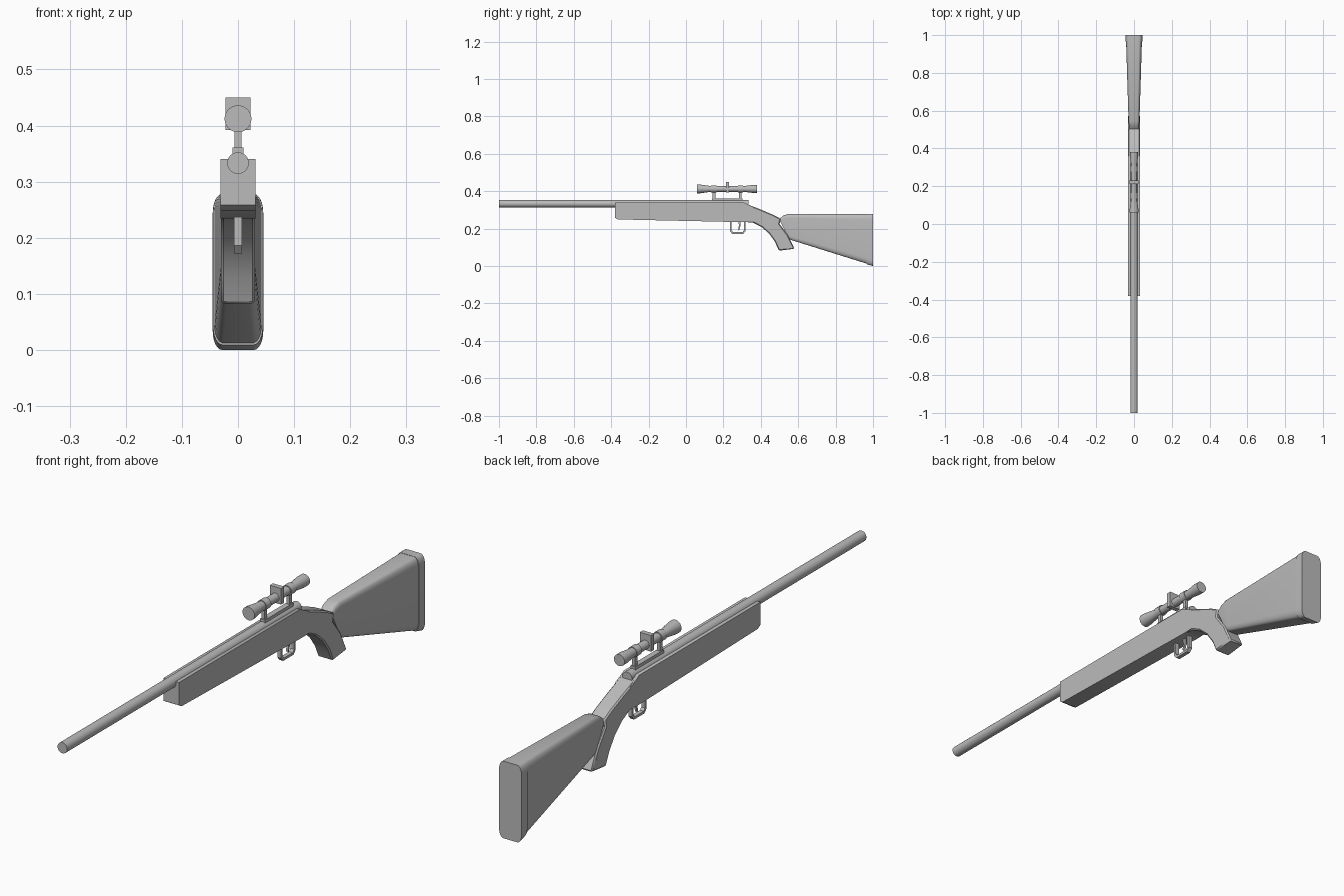
import bpy, bmesh, math

if "Cube" in bpy.data.objects:
    bpy.data.objects.remove(bpy.data.objects["Cube"])

grey = bpy.data.materials.new("plain_grey")
grey.diffuse_color = (0.5, 0.5, 0.5, 1)
grey.use_nodes = True
grey.node_tree.nodes["Principled BSDF"].inputs["Base Color"].default_value = grey.diffuse_color


def finish(name, bm, angle=35):
    """Clean up, set smooth shading with sharp edges, and link the part."""
    bmesh.ops.recalc_face_normals(bm, faces=bm.faces)
    for f in bm.faces:
        f.smooth = True
    for e in bm.edges:
        e.smooth = e.is_manifold and e.calc_face_angle(0) < math.radians(angle)
    me = bpy.data.meshes.new(name)
    bm.to_mesh(me)
    bm.free()
    me.materials.append(grey)
    ob = bpy.data.objects.new(name, me)
    bpy.context.scene.collection.objects.link(ob)
    return ob


def loft(name, rings, angle=35):
    """Bridge equal-length rings of points and cap both ends."""
    bm = bmesh.new()
    vs = [[bm.verts.new(p) for p in r] for r in rings]
    n = len(vs[0])
    for a, b in zip(vs, vs[1:]):
        for i in range(n):
            j = (i + 1) % n
            bm.faces.new((a[i], a[j], b[j], b[i]))
    bm.faces.new(vs[0])
    bm.faces.new(vs[-1])
    return finish(name, bm, angle)


def extrude(name, profile, hw, chamfer=0.0):
    """Extrude a (y, z) side profile across x."""
    ob = loft(name, [[(x, y, z) for y, z in profile] for x in (-hw, hw)])
    if chamfer:
        m = ob.modifiers.new("chamfer", 'BEVEL')
        m.width = chamfer
        m.segments = 1
        m.limit_method = 'ANGLE'
        m.angle_limit = math.radians(60)
    return ob


def box(name, hw, y0, y1, z0, z1):
    return extrude(name, [(y0, z0), (y1, z0), (y1, z1), (y0, z1)], hw)


def lathe(name, profile, zc, n=28):
    """Turn a (y, radius) profile about a lengthwise axis at height zc."""
    return loft(name, [[(r * math.cos(2 * math.pi * i / n), y,
                         zc + r * math.sin(2 * math.pi * i / n))
                        for i in range(n)] for y, r in profile])


def stock_ring(yt, zt, yb, zb, hw, rx, rz, n=6):
    """Rounded rectangle, slanted between its top and bottom y."""
    pts = []
    for k, (sx, sz) in enumerate([(1, 1), (-1, 1), (-1, -1), (1, -1)]):
        for i in range(n + 1):
            a = math.pi / 2 * (k + i / n)
            x = sx * (hw - rx) + rx * math.cos(a)
            z = (zt - rz if sz > 0 else zb + rz) + rz * math.sin(a)
            t = (z - zb) / (zt - zb)
            pts.append((x, yb + (yt - yb) * t, z))
    return pts


# Barrel with the action at its rear
lathe("barrel", [(-1, .0193), (.335, .0193)], .333)

# Fore stock
extrude("fore_stock", [(-.38, .34), (-.38, .258), (-.365, .249), (.32, .234),
                       (.36, .235), (.36, .315), (.33, .329), (.31, .34)], .031)

# Wrist and curved pistol grip
extrude("grip", [(.31, .338), (.33, .329), (.40, .302), (.47, .272),
                 (.507, .252), (.500, .225), (.545, .165), (.580, .092),
                 (.497, .082), (.475, .130), (.445, .172), (.405, .208),
                 (.36, .231), (.31, .236)], .0305, .005)

# Butt stock and end pad
loft("butt_stock", [
    stock_ring(.497, .250, .550, .146, .025, .009, .012),
    stock_ring(.518, .268, .556, .142, .027, .011, .018),
    stock_ring(.545, .277, .562, .139, .029, .012, .022),
    stock_ring(.968, .277, .968, .012, .042, .016, .032)], 40)
loft("butt_pad", [
    stock_ring(.967, .278, .967, .009, .0445, .017, .033),
    stock_ring(1, .278, 1, 0, .045, .017, .033)], 40)

# Scope tube with bells and clamp rings
lathe("scope", [(.06, .024), (.075, .0235), (.125, .0165), (.135, .0165),
                (.135, .019), (.163, .019), (.163, .0155), (.277, .0155),
                (.277, .019), (.305, .019), (.305, .0165), (.318, .0165),
                (.355, .021), (.38, .021)], .412)
box("scope_turret", .0225, .213, .231, .392, .45)

# Scope rail and posts
box("scope_rail", .0098, .14, .303, .335, .361)
for name, y in (("front_post", .15), ("rear_post", .291)):
    box(name, .0062, y - .007, y + .007, .355, .405)

# Trigger guard and trigger
extrude("trigger_guard", [
    (.235, .245), (.235, .186), (.247, .172), (.306, .172), (.318, .186),
    (.318, .245), (.309, .245), (.309, .190), (.302, .181), (.251, .181),
    (.244, .190), (.244, .245)], .0075)
extrude("trigger", [(.280, .245), (.283, .215), (.278, .192), (.284, .190),
                    (.291, .213), (.293, .245)], .004)
